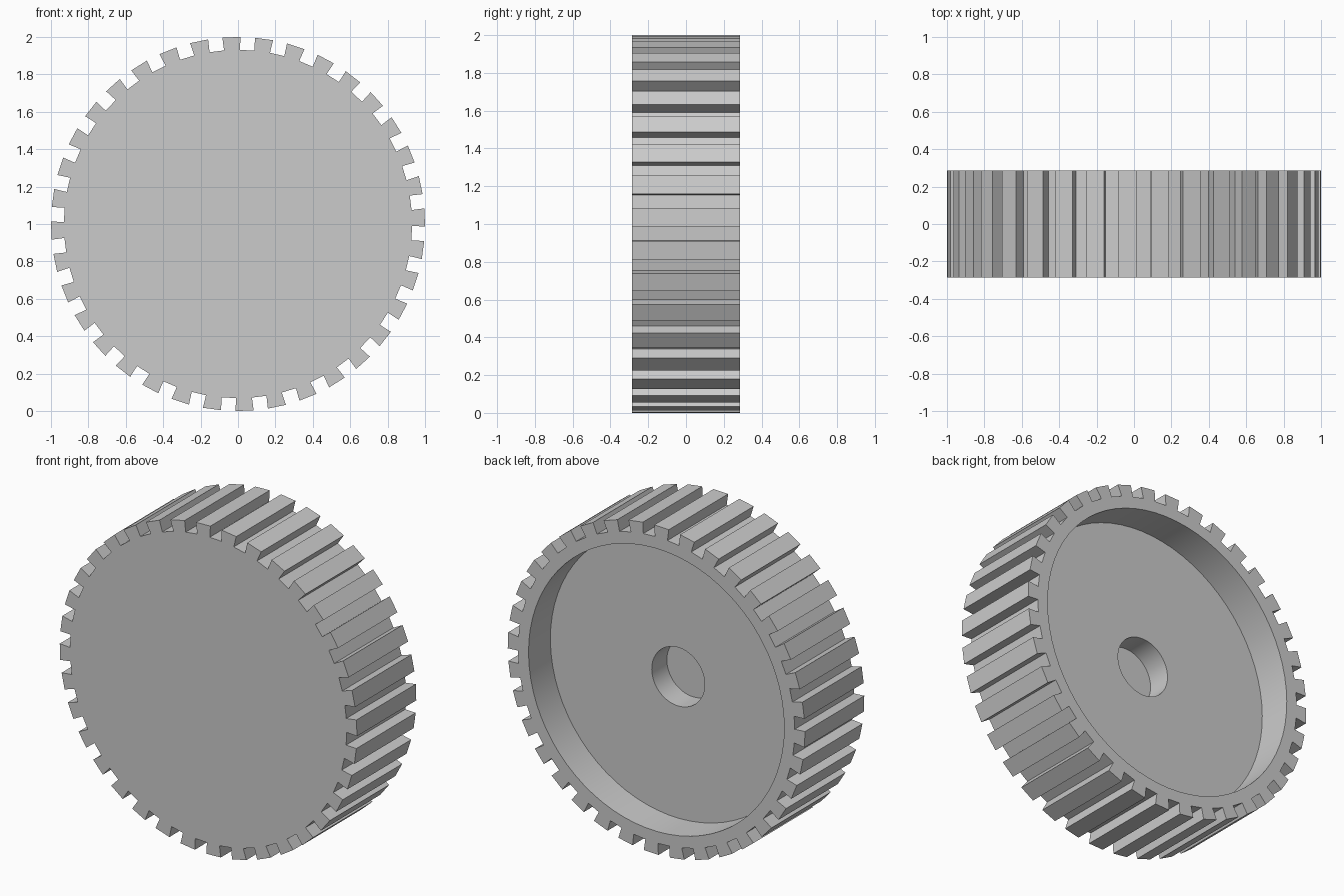
import bpy, bmesh
from math import cos, sin, radians, atan2, degrees, hypot

if "Cube" in bpy.data.objects:
    bpy.data.objects.remove(bpy.data.objects["Cube"], do_unlink=True)

TEETH = 36
PITCH = 360 / TEETH
OFFSET = 2
FRONT, BACK = -0.285, 0.285
RECESS_R, RECESS_Y = 0.86, 0.075     # hollow in the back
BORE_R, BORE_Y = 0.178, -0.07        # blind hole in the hollow's floor
ROOT_H, ROOT_HALF = 0.93, 0.042      # tooth foot: height and half width
TIP_H, TIP_HALF = 0.9988, 0.049      # tooth tip

grey = bpy.data.materials.new("plain_grey")
grey.use_nodes = True
grey.diffuse_color = (0.6, 0.6, 0.6, 1)
grey.node_tree.nodes["Principled BSDF"].inputs["Base Color"].default_value = (0.6, 0.6, 0.6, 1)

bm = bmesh.new()


def ring(radius, half_angle, y):
    """Two points per tooth, set either side of the tooth's middle."""
    verts = []
    for i in range(TEETH):
        for side in (-1, 1):
            a = radians(OFFSET + i * PITCH + side * half_angle)
            verts.append(bm.verts.new((radius * cos(a), y, 1 + radius * sin(a))))
    return verts


def tooth_ring(height, half, y):
    return ring(hypot(height, half), degrees(atan2(half, height)), y)


def bridge(a, b):
    n = len(a)
    for i in range(n):
        j = (i + 1) % n
        bm.faces.new((a[i], a[j], b[j], b[i]))


root_front = tooth_ring(ROOT_H, ROOT_HALF, FRONT)
root_back = tooth_ring(ROOT_H, ROOT_HALF, BACK)
tip_front = tooth_ring(TIP_H, TIP_HALF, FRONT)
tip_back = tooth_ring(TIP_H, TIP_HALF, BACK)

# Closed front face
bm.faces.new(root_front)

# Teeth and the floors between them
for k in range(0, 2 * TEETH, 2):
    m, n = k + 1, (k + 2) % (2 * TEETH)
    for i, j in ((k, m),):
        bm.faces.new((root_front[i], root_front[j], tip_front[j], tip_front[i]))
        bm.faces.new((root_back[i], root_back[j], tip_back[j], tip_back[i]))
        bm.faces.new((tip_front[i], tip_front[j], tip_back[j], tip_back[i]))
    for i in (k, m):
        bm.faces.new((root_front[i], tip_front[i], tip_back[i], root_back[i]))
    bm.faces.new((root_front[m], root_front[n], root_back[n], root_back[m]))

# Back rim, hollow, floor and blind bore
even = PITCH / 4
loops = [root_back] + [ring(r, even, y) for r, y in (
    (RECESS_R, BACK), (RECESS_R, RECESS_Y), (BORE_R, RECESS_Y), (BORE_R, BORE_Y))]
for outer, inner in zip(loops, loops[1:]):
    bridge(outer, inner)
bm.faces.new(loops[-1])

bmesh.ops.recalc_face_normals(bm, faces=bm.faces)
mesh = bpy.data.meshes.new("gear_wheel")
bm.to_mesh(mesh)
bm.free()
mesh.materials.append(grey)
gear = bpy.data.objects.new("gear_wheel", mesh)
bpy.context.collection.objects.link(gear)

bpy.ops.object.select_all(action='DESELECT')
gear.select_set(True)
bpy.context.view_layer.objects.active = gear
bpy.ops.object.shade_smooth_by_angle(angle=radians(20))
